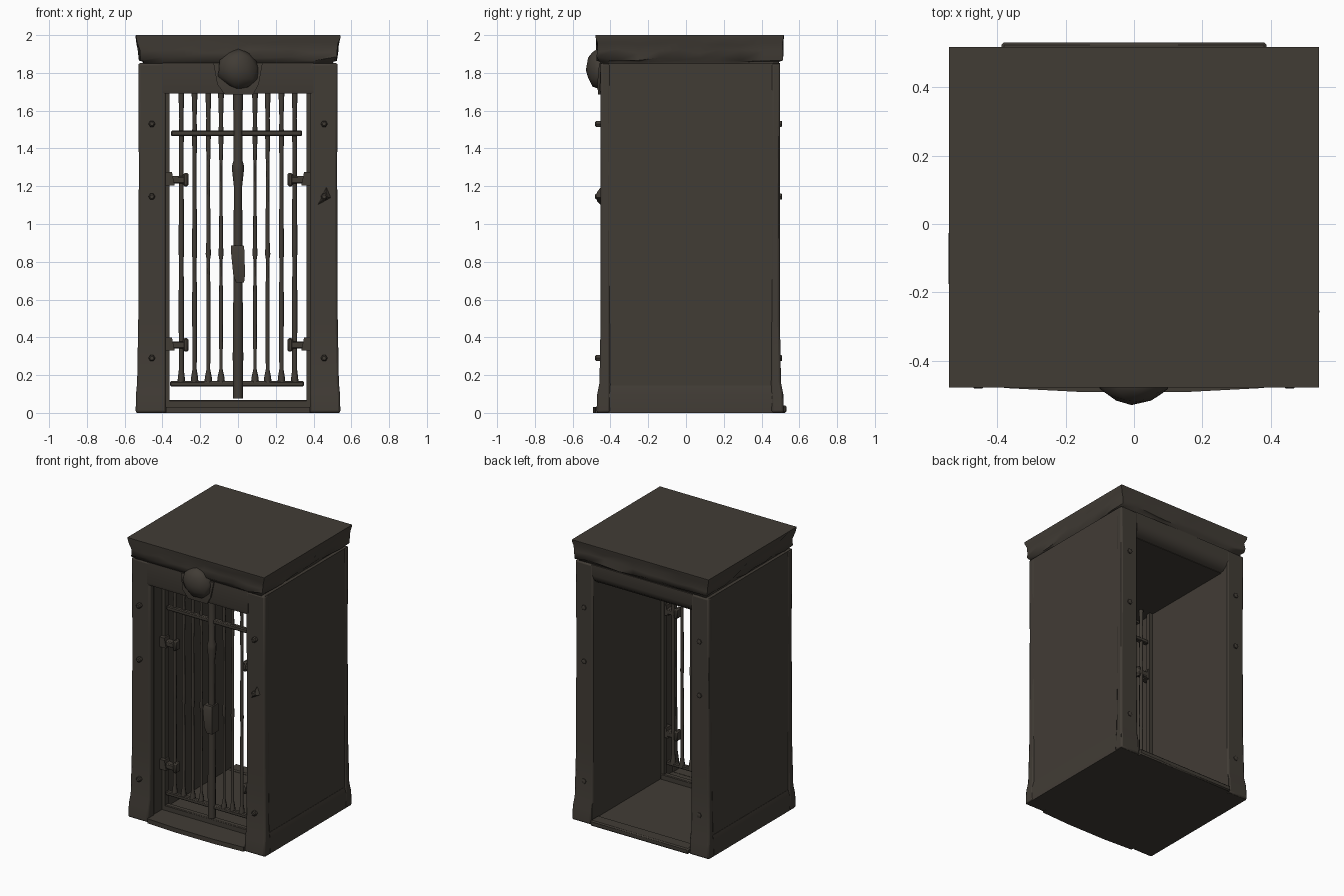
import bpy, bmesh, math, random
from mathutils import Vector

if "Cube" in bpy.data.objects:
    bpy.data.objects.remove(bpy.data.objects["Cube"])

random.seed(4)
mat = bpy.data.materials.new("dark_iron_brown")
mat.diffuse_color = (0.053, 0.045, 0.036, 1)
mat.use_nodes = True
mat.node_tree.nodes["Principled BSDF"].inputs["Base Color"].default_value = mat.diffuse_color


def finish(name, bm, angle=40):
    bmesh.ops.recalc_face_normals(bm, faces=bm.faces)
    me = bpy.data.meshes.new(name)
    bm.to_mesh(me)
    bm.free()
    me.materials.append(mat)
    ob = bpy.data.objects.new(name, me)
    bpy.context.collection.objects.link(ob)
    bpy.ops.object.select_all(action='DESELECT')
    ob.select_set(True)
    bpy.context.view_layer.objects.active = ob
    bpy.ops.object.shade_smooth_by_angle(angle=math.radians(angle))
    return ob


def loft(name, rings, angle=40):
    """Closed solid through a stack of equal-length point rings."""
    bm = bmesh.new()
    vs = [[bm.verts.new(p) for p in r] for r in rings]
    n = len(vs[0])
    for a, b in zip(vs, vs[1:]):
        for i in range(n):
            bm.faces.new((a[i], a[(i + 1) % n], b[(i + 1) % n], b[i]))
    bm.faces.new(vs[0])
    bm.faces.new(vs[-1])
    return finish(name, bm, angle)


def rect(x0, x1, y0, y1, z):
    return [(x0, y0, z), (x1, y0, z), (x1, y1, z), (x0, y1, z)]


def box(name, x0, x1, y0, y1, z0, z1, bevel=0.0):
    ob = loft(name, [rect(x0, x1, y0, y1, z0), rect(x0, x1, y0, y1, z1)])
    if bevel:
        m = ob.modifiers.new("bevel", 'BEVEL')
        m.width, m.segments = bevel, 1
    return ob


def bar(name, x, y, spec, sides=6):
    """Upright bar from (height, radius) pairs."""
    return loft(name, [[(x + r * math.cos(2 * math.pi * i / sides),
                         y + r * math.sin(2 * math.pi * i / sides), z)
                        for i in range(sides)] for z, r in spec], 60)


def beam(name, hx, profile):
    """Beam along x from a (y, z) cross-section."""
    return loft(name, [[(x, y, z) for y, z in profile] for x in (-hx, hx)], 60)


# --- thick side walls forming a straight tunnel
for s, side in ((-1, "left"), (1, "right")):
    xa, xb = sorted((s * 0.388, s * 0.525))
    box(side + "_wall", xa, xb, -0.44, 0.49, 0.03, 1.85)
    # frame posts, flaring out at the foot
    for y0, y1, inner, f in ((-0.452, -0.40, 0.38, -1), (0.497, 0.45, 0.388, 1)):
        rings = []
        for z, out, fwd in ((0, 0.542, 0.022), (0.10, 0.540, 0.018), (0.16, 0.534, 0.006),
                            (0.50, 0.528, 0), (1.30, 0.525, 0), (1.852, 0.528, 0.002)):
            rings.append(rect(s * inner, s * out, y0 + f * fwd, y1, z))
        ob = loft(side + ("_front_post" if f < 0 else "_back_post"), rings)
        m = ob.modifiers.new("bevel", 'BEVEL')
        m.width, m.segments = 0.012, 2
        m.limit_method = 'ANGLE'
    # side plinth
    loft(side + "_plinth", [rect(s * 0.388, s * 0.538, -0.46, 0.51, 0),
                            rect(s * 0.388, s * 0.538, -0.46, 0.51, 0.10),
                            rect(s * 0.388, s * 0.527, -0.45, 0.50, 0.145)], 60)

# --- floor, ceiling, lintels and sills
box("floor", -0.45, 0.45, -0.44, 0.50, 0.0, 0.03)
box("ceiling", -0.45, 0.45, -0.42, 0.43, 1.705, 1.85)
beam("front_lintel", 0.40, [(-.40, 1.69), (-.452, 1.69), (-.458, 1.71), (-.452, 1.852), (-.40, 1.852)])
beam("back_lintel", 0.40, [(.42, 1.705), (.455, 1.715), (.485, 1.74), (.497, 1.775), (.497, 1.852), (.42, 1.852)])
loft("front_sill", [[(-.39, -.40, z), (-.38, -.48, z), (-.15, -.492, z), (.15, -.492, z),
                     (.38, -.48, z), (.39, -.40, z)] for z in (0.0, 0.032)])
box("back_sill", -0.388, 0.388, 0.44, 0.532, 0.0, 0.04, 0.008)


# --- lumpy overhanging cornice with flat roof
def cornice_ring(hx, y0, y1, z, jit, jz, n=9):
    c = [(-hx, y0), (hx, y0), (hx, y1), (-hx, y1)]
    pts = []
    for k in range(4):
        a, b = Vector(c[k]), Vector(c[(k + 1) % 4])
        for i in range(n):
            p = a.lerp(b, i / n)
            d = p.normalized() * random.uniform(-jit, jit)
            pts.append((p.x + d.x, p.y + d.y, z + random.uniform(-jz, jz)))
    return pts


loft("cornice_roof", [cornice_ring(0.500, -0.44, 0.485, 1.835, 0, 0),
                      cornice_ring(0.503, -0.458, 0.492, 1.862, 0.003, 0.004),
                      cornice_ring(0.517, -0.468, 0.507, 1.875, 0.010, 0.012),
                      cornice_ring(0.524, -0.470, 0.510, 1.915, 0.010, 0.012),
                      cornice_ring(0.530, -0.470, 0.508, 1.955, 0.008, 0.010),
                      cornice_ring(0.541, -0.477, 0.517, 1.988, 0.002, 0.004),
                      cornice_ring(0.541, -0.478, 0.518, 2.0, 0, 0)], 60)

# --- carved boss over the door, pointed forward, with hanging plate
bm = bmesh.new()
bmesh.ops.create_icosphere(bm, subdivisions=2, radius=1)
for v in bm.verts:
    front = max(0, -v.co.y)
    v.co = Vector((v.co.x * 0.115 * (1 - 0.25 * front), v.co.y * 0.068 - 0.462, v.co.z * 0.105 + 1.82))
    v.co += Vector((random.uniform(-.008, .008), 0, random.uniform(-.008, .008)))
finish("carved_boss", bm, 60)
loft("boss_plate", [rect(-0.07, 0.08, -0.465, -0.40, 1.685), rect(-0.11, 0.11, -0.470, -0.40, 1.74),
                    rect(-0.13, 0.13, -0.46, -0.40, 1.85)])

# --- barred double door, set back inside the frame
Y = -0.285
for i, x in enumerate((0.09, 0.157, 0.23, 0.30)):
    for s in (-1, 1):
        k = (0.9, 1.0, 1.15, 1.3)[i]
        bar("door_bar", s * x, Y, [(0.15, .022), (0.19, .018), (0.23, .010 * k), (0.60, .011 * k),
                                   (0.81, .009 * k), (0.84, .014), (0.90, .011 * k), (1.30, .009 * k),
                                   (1.46, .013), (1.56, .011), (1.71, .016)])
bar("centre_stile", 0, Y - 0.01, [(0.075, .026), (0.30, .028), (0.70, .024), (1.20, .022),
                                  (1.28, .031), (1.31, .031), (1.34, .023), (1.71, .026)], 8)
loft("lock_case", [rect(-0.01, 0.032, Y - .055, Y + .02, 0.69), rect(-0.025, 0.037, Y - .06, Y + .02, 0.73),
                   rect(-0.038, 0.034, Y - .06, Y + .02, 0.86), rect(-0.036, 0.03, Y - .05, Y + .02, 0.885)])
box("upper_rail", -0.355, 0.34, Y - .02, Y + .014, 1.465, 1.495, 0.006)
box("lower_rail", -0.36, 0.35, Y - .02, Y + .014, 0.14, 0.168, 0.006)
box("threshold_rail", -0.39, 0.39, Y - .02, Y + .02, 0.025, 0.068, 0.005)

# --- hinges, door edge strips and frame bolts
for s in (-1, 1):
    xa, xb = sorted((s * 0.362, s * 0.39))
    box("door_edge", xa, xb, Y - .02, Y + .015, 0.03, 1.71)
    for z in (1.235, 0.36):
        xa, xb = sorted((s * 0.28, s * 0.39))
        box("hinge_strap", xa, xb, Y - .04, Y + .01, z - .02, z + .018, 0.006)
        xa, xb = sorted((s * 0.262, s * 0.29))
        box("hinge_end", xa, xb, Y - .042, Y + .014, z - .036, z + .036, 0.008)
        loft("hinge_root", [rect(s * .335, s * .39, Y - .048, Y + .01, z - .03),
                            rect(s * .35, s * .39, Y - .048, Y + .01, z + .04)])
    for z in (1.53, 1.145, 0.29):
        for y, f in ((-0.45, -1), (0.495, 1)):
            reach = 0.032 if f < 0 else 0.014
            r = 0.018
            loft("frame_bolt", [[(s * 0.456 + q * math.cos(t * math.pi / 3), y + f * d,
                                  z + q * math.sin(t * math.pi / 3)) for t in range(6)]
                                for d, q in ((-0.01, r), (reach * 0.8, r), (reach, r * 0.6))])
# torn spur on the right front post
loft("post_spur", [[(.41, -.44, 1.09), (.50, -.44, 1.14), (.47, -.44, 1.21), (.44, -.44, 1.14)],
                   [(.44, -.47, 1.12), (.475, -.475, 1.14), (.465, -.47, 1.17), (.45, -.475, 1.14)]])
